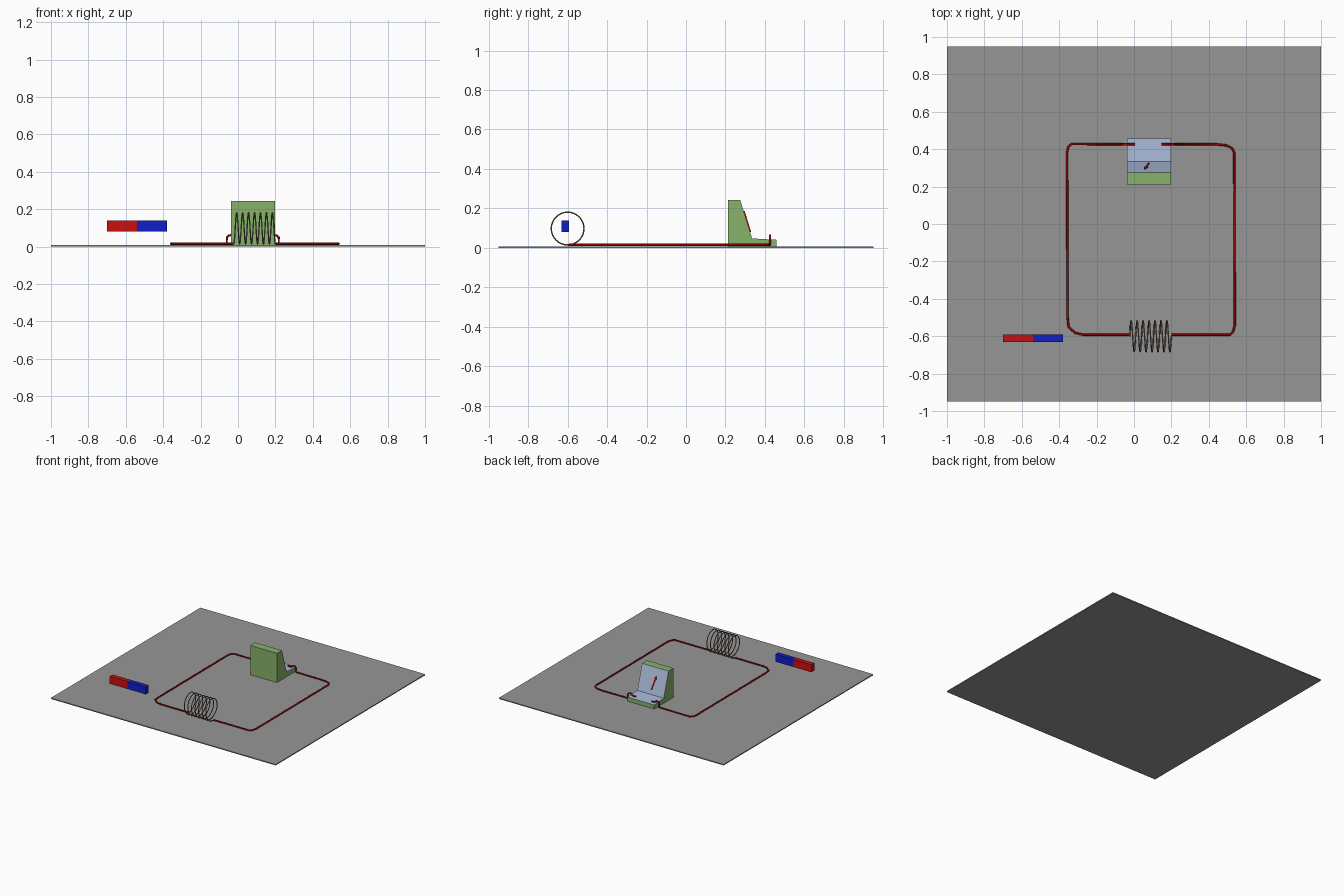
import bpy, bmesh, math
from mathutils import Vector

if "Cube" in bpy.data.objects:
    bpy.data.objects.remove(bpy.data.objects["Cube"])


def material(name, rgb):
    m = bpy.data.materials.new(name)
    m.diffuse_color = (*rgb, 1)
    m.use_nodes = True
    m.node_tree.nodes["Principled BSDF"].inputs["Base Color"].default_value = m.diffuse_color
    return m


GREY = material("grey", (0.305, 0.305, 0.305))
GREEN = material("green", (0.242, 0.445, 0.147))
PALE = material("pale_blue", (0.392, 0.479, 0.672))
RED = material("red", (0.6, 0.005, 0.005))
BLUE = material("blue", (0.005, 0.013, 0.58))
WIRE = material("dark_red", (0.33, 0.002, 0.002))
COIL = material("coil_brown", (0.25, 0.18, 0.13))


def finish(name, bm, *mats):
    bmesh.ops.recalc_face_normals(bm, faces=bm.faces)
    me = bpy.data.meshes.new(name)
    bm.to_mesh(me)
    bm.free()
    for m in mats:
        me.materials.append(m)
    ob = bpy.data.objects.new(name, me)
    bpy.context.collection.objects.link(ob)
    return ob


def box(name, lo, hi, mat):
    bm = bmesh.new()
    bmesh.ops.create_cube(bm, size=1)
    for v in bm.verts:
        v.co = [(a + b) / 2 + c * (b - a) for a, b, c in zip(lo, hi, v.co)]
    return finish(name, bm, mat)


def prism(points, offset):
    """Extrude a closed outline along an offset."""
    bm = bmesh.new()
    face = bm.faces.new([bm.verts.new(p) for p in points])
    out = bmesh.ops.extrude_face_region(bm, geom=[face])
    verts = [g for g in out["geom"] if isinstance(g, bmesh.types.BMVert)]
    bmesh.ops.translate(bm, verts=verts, vec=offset)
    return bm


def tube(name, points, radius, mat):
    """Round wire following a path, stored as a mesh."""
    cu = bpy.data.curves.new(name, 'CURVE')
    cu.dimensions = '3D'
    cu.bevel_depth = radius
    cu.bevel_resolution = 2
    cu.use_fill_caps = True
    sp = cu.splines.new('POLY')
    sp.points.add(len(points) - 1)
    for p, co in zip(sp.points, points):
        p.co = (*co, 1)
    tmp = bpy.data.objects.new(name + "_path", cu)
    bpy.context.collection.objects.link(tmp)
    dg = bpy.context.evaluated_depsgraph_get()
    me = bpy.data.meshes.new_from_object(tmp.evaluated_get(dg))
    bpy.data.objects.remove(tmp)
    me.materials.clear()
    me.materials.append(mat)
    me.polygons.foreach_set("use_smooth", [True] * len(me.polygons))
    ob = bpy.data.objects.new(name, me)
    bpy.context.collection.objects.link(ob)
    return ob


# Base board
T = 0.008
box("base_board", (-1, -0.95, 0), (1, 0.95, T), GREY)

# Bar magnet, two poles
box("magnet_red_pole", (-0.70, -0.63, 0.08), (-0.54, -0.592, 0.14), RED)
box("magnet_blue_pole", (-0.54, -0.63, 0.08), (-0.38, -0.592, 0.14), BLUE)

# Meter body: side profile with a sloping dial and a low shelf
X0, X1 = -0.037, 0.198
top, foot = Vector((0, 0.275, 0.243)), Vector((0, 0.335, 0.048))
profile = [(0.212, T), (0.212, 0.243), top.yz, foot.yz, (0.458, 0.041), (0.458, T)]
bm = prism([(X0, y, z) for y, z in profile], (X1 - X0, 0, 0))
bmesh.ops.recalc_face_normals(bm, faces=bm.faces)
for f in bm.faces:
    # dial and shelf are pale, the rest is green
    if f.normal.z > 0.1 and f.calc_center_median().y > 0.28:
        f.material_index = 1
finish("meter_body", bm, GREEN, PALE)

# Needle: thin arrow plate lying on the dial
slope = (top - foot).normalized()
normal = Vector((0, slope.z, -slope.y))
a = foot + slope * 0.035 + Vector((0.08, 0, 0))
b = foot + slope * 0.145 + Vector((0.057, 0, 0))
along = (b - a).normalized()
side = along.cross(normal)
neck = b - along * 0.03
arrow = [a - side * 0.004, neck - side * 0.004, neck - side * 0.011, b,
         neck + side * 0.011, neck + side * 0.004, a + side * 0.004]
finish("meter_needle", prism(arrow, normal * 0.005), RED)

# Coil: seven turns along x
R, TURNS, STEPS = 0.083, 7, 32
CX0, CX1, CY, CZ = -0.023, 0.2, -0.6, 0.098
helix = []
for i in range(TURNS * STEPS + 1):
    t = i / STEPS
    ang = 2 * math.pi * t
    helix.append((CX0 + (CX1 - CX0) * t / TURNS,
                  CY + R * math.sin(ang), CZ - R * math.cos(ang)))
tube("coil", helix, 0.0035, COIL)

# Connecting wires: flat run round the board, then an arch onto the meter shelf
Z = 0.0155
left = [(CX0, -0.592), (-0.27, -0.592), (-0.315, -0.582), (-0.35, -0.55),
        (-0.355, -0.5), (-0.358, 0.38), (-0.352, 0.41), (-0.335, 0.427)]
right = [(CX1, -0.592), (0.515, -0.592), (0.53, -0.575), (0.539, -0.54),
         (0.536, 0.38), (0.525, 0.405), (0.495, 0.42), (0.44, 0.426)]


def lead(name, run, x, inward, end):
    y = 0.426
    arch = [(x, y, Z), (x, y, 0.048), (x + inward * 0.008, y, 0.058),
            (x + inward * 0.024, y, 0.062), (x + inward * 0.034, y, 0.054),
            (x + inward * 0.042, y, 0.048), (end, y, 0.047)]
    tube(name, [(px, py, Z) for px, py in run] + arch, 0.006, WIRE)


lead("left_wire", left, -0.06, 1, 0.005)
lead("right_wire", right, 0.218, -1, 0.148)
